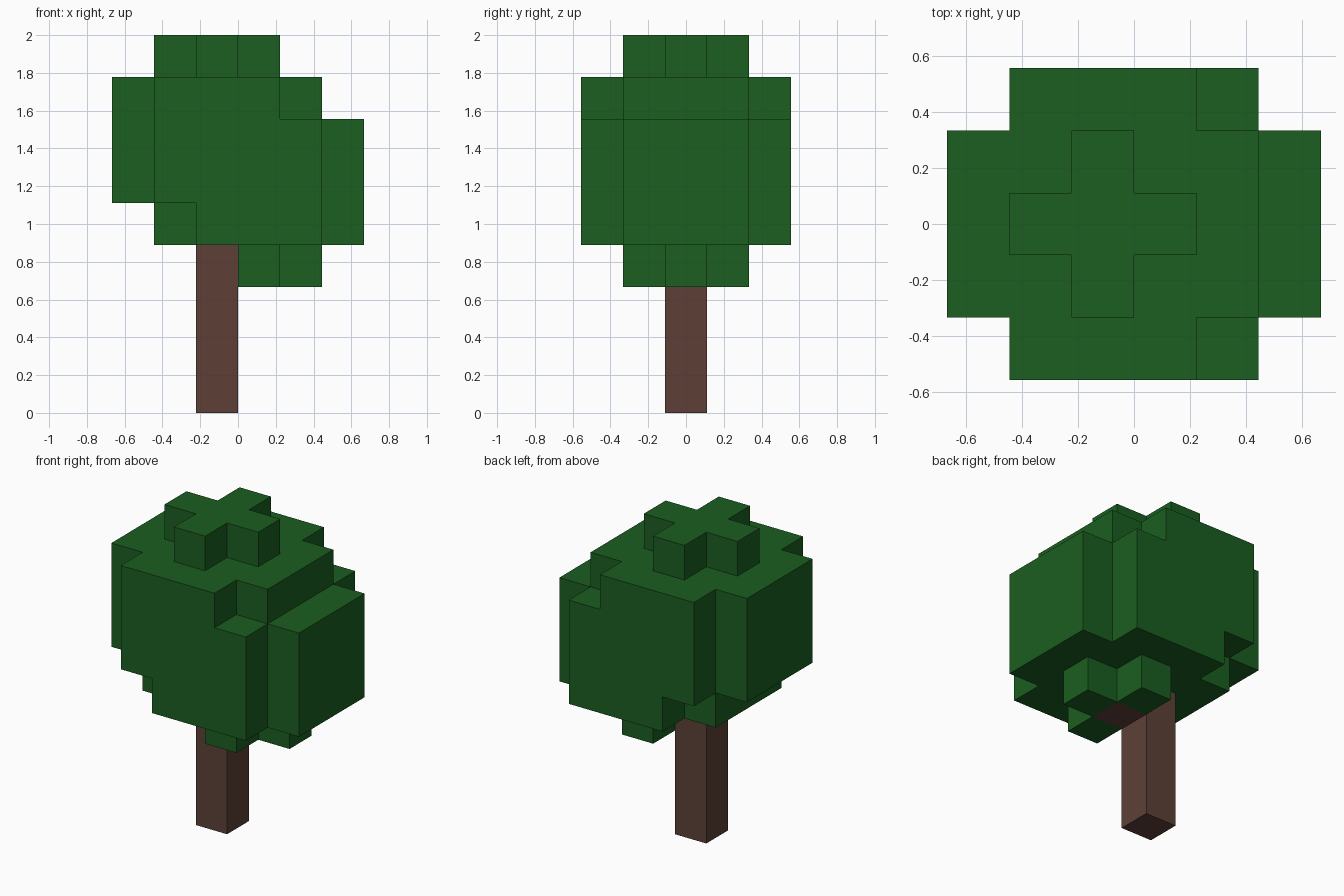
import bpy
import bmesh
from math import radians
from mathutils import Vector

if "Cube" in bpy.data.objects:
    bpy.data.objects.remove(bpy.data.objects["Cube"], do_unlink=True)

UNIT = 2 / 9                              # edge length of one block
ORIGIN = Vector((-3, -2.5, 0)) * UNIT     # corner of block (0, 0, 0)


def make_material(name, rgb):
    mat = bpy.data.materials.new(name)
    mat.use_nodes = True
    colour = (*rgb, 1.0)
    mat.diffuse_color = colour
    bsdf = mat.node_tree.nodes["Principled BSDF"]
    bsdf.inputs["Base Color"].default_value = colour
    bsdf.inputs["Roughness"].default_value = 0.9
    return mat


def box(xs, ys, zs):
    """Set of block cells within inclusive index ranges."""
    return {(x, y, z)
            for x in range(xs[0], xs[1] + 1)
            for y in range(ys[0], ys[1] + 1)
            for z in range(zs[0], zs[1] + 1)}


def plus(x, y, z):
    """Five-block cross centred on a cell."""
    return box((x - 1, x + 1), (y, y), (z, z)) | box((x, x), (y - 1, y + 1), (z, z))


def rounded_block(x0, zs):
    """Five by five block with its vertical corners removed."""
    return box((x0, x0 + 4), (1, 3), zs) | box((x0 + 1, x0 + 3), (0, 4), zs)


def build(name, cells, mat):
    """Make the outer skin of a set of cells, merged into large flat faces."""
    bm = bmesh.new()
    verts = {}

    def corner(p):
        key = tuple(p)
        if key not in verts:
            verts[key] = bm.verts.new(ORIGIN + Vector(p) * UNIT)
        return verts[key]

    for cell in sorted(cells):
        for axis in range(3):
            u, v = (axis + 1) % 3, (axis + 2) % 3
            for side in (0, 1):
                neighbour = list(cell)
                neighbour[axis] += 2 * side - 1
                if tuple(neighbour) in cells:
                    continue
                quad = []
                for du, dv in ((0, 0), (1, 0), (1, 1), (0, 1)):
                    p = list(cell)
                    p[axis] += side
                    p[u] += du
                    p[v] += dv
                    quad.append(corner(p))
                bm.faces.new(quad if side else quad[::-1])
    bm.normal_update()
    bmesh.ops.dissolve_limit(bm, angle_limit=radians(1),
                             verts=bm.verts[:], edges=bm.edges[:])
    mesh = bpy.data.meshes.new(name)
    bm.to_mesh(mesh)
    bm.free()
    mesh.materials.append(mat)
    obj = bpy.data.objects.new(name, mesh)
    bpy.context.collection.objects.link(obj)
    return obj


bark = make_material("bark brown", (0.1095, 0.0513, 0.0382))
leaf = make_material("leaf green", (0.0110, 0.1119, 0.0144))

# Trunk with a one-block bend under the crown
trunk = box((2, 2), (2, 2), (0, 3)) | {(3, 2, 3)}
build("trunk", trunk, bark)

# Crown: two offset rounded blocks, a cross on top and leaves round the bend
crown = rounded_block(0, (5, 7)) | rounded_block(1, (4, 6))
crown |= plus(2, 2, 8)
crown |= plus(3, 2, 3) - trunk
build("leaf_crown", crown, leaf)
